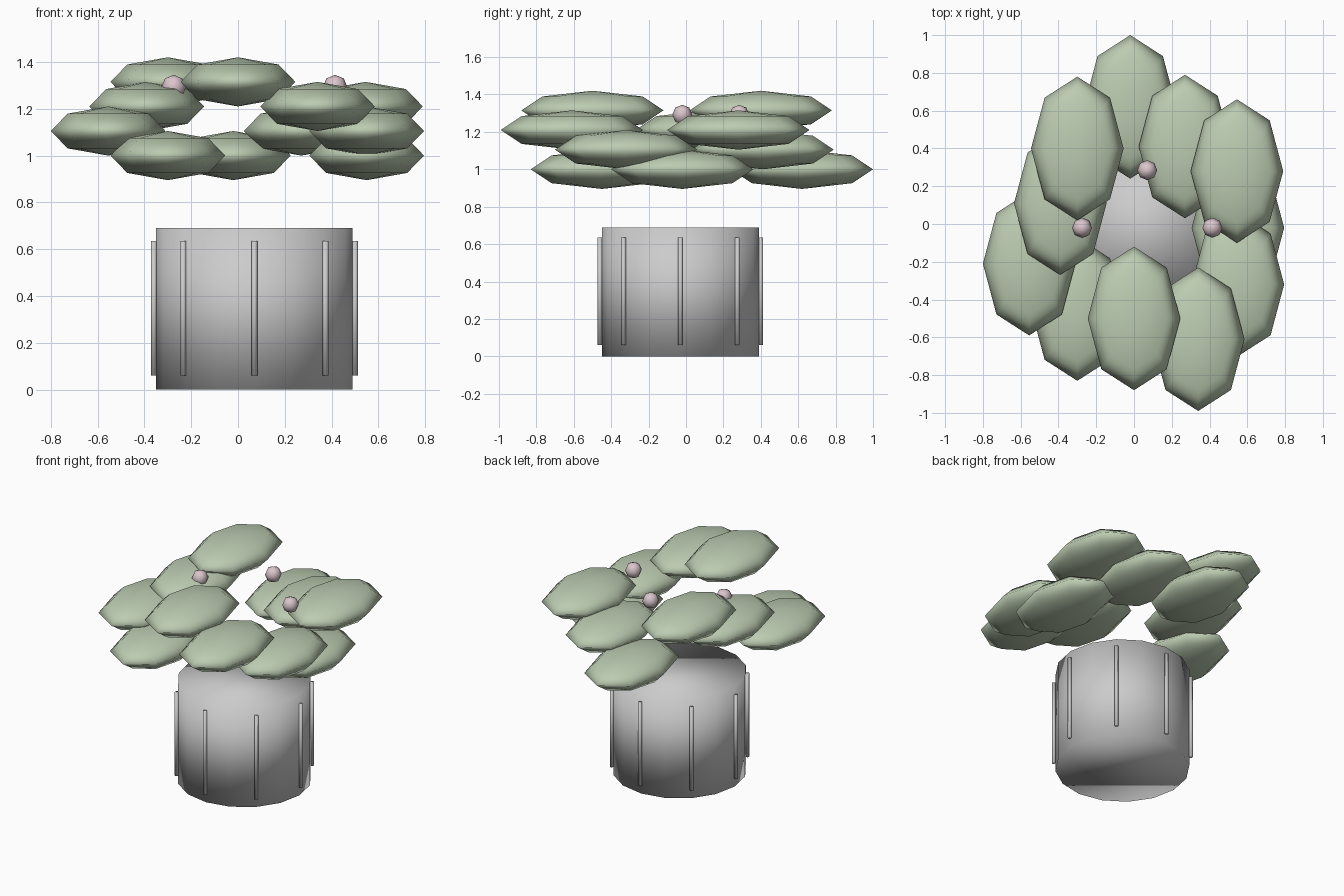
import bpy
from math import cos, sin, pi

if "Cube" in bpy.data.objects:
    bpy.data.objects.remove(bpy.data.objects["Cube"])


def material(name, color):
    m = bpy.data.materials.new(name)
    m.diffuse_color = (*color, 1)
    m.use_nodes = True
    m.node_tree.nodes["Principled BSDF"].inputs["Base Color"].default_value = m.diffuse_color
    return m


def finish(name, mat=None):
    ob = bpy.context.object
    ob.name = name
    if mat:
        ob.data.materials.append(mat)
    bpy.ops.object.shade_smooth()
    return ob


def cylinder(name, x, y, z0, z1, r, sides):
    bpy.ops.mesh.primitive_cylinder_add(vertices=sides, radius=r, depth=z1 - z0,
                                        location=(x, y, (z0 + z1) / 2))
    return finish(name)


def ball(name, loc, size, mat):
    bpy.ops.mesh.primitive_uv_sphere_add(segments=8, ring_count=4, radius=1, location=loc)
    bpy.context.object.scale = size
    return finish(name, mat)


green = material("leaf_green", (0.50, 0.60, 0.44))
pink = material("bud_pink", (0.70, 0.56, 0.60))

# Pot with eight thin upright ribs
PX, PY, PR = 0.07, -0.03, 0.42
cylinder("pot", PX, PY, 0.0, 0.69, PR, 16)
for i in range(8):
    a = i * pi / 4
    cylinder(f"pot_rib_{i + 1}", PX + 0.43 * cos(a), PY + 0.43 * sin(a),
             0.06, 0.635, 0.0125, 8)

# Fleshy leaves in four height levels
levels = {
    1.00: [(-0.02, 0.62), (0.55, -0.02), (-0.30, -0.45)],
    1.105: [(0.27, 0.41), (0.55, -0.32), (-0.555, -0.21)],
    1.21: [(0.34, -0.61), (0.545, 0.28), (-0.39, 0.11)],
    1.315: [(-0.30, 0.40), (0.0, -0.50)],
}
n = 0
for z, spots in levels.items():
    for x, y in spots:
        n += 1
        ball(f"leaf_{n}", (x, y, z), (0.245, 0.38, 0.105), green)

# Flower buds
for i, (x, y) in enumerate([(-0.275, -0.02), (0.07, 0.285), (0.415, -0.02)]):
    ball(f"bud_{i + 1}", (x, y, 1.292), (0.053, 0.053, 0.053), pink)
